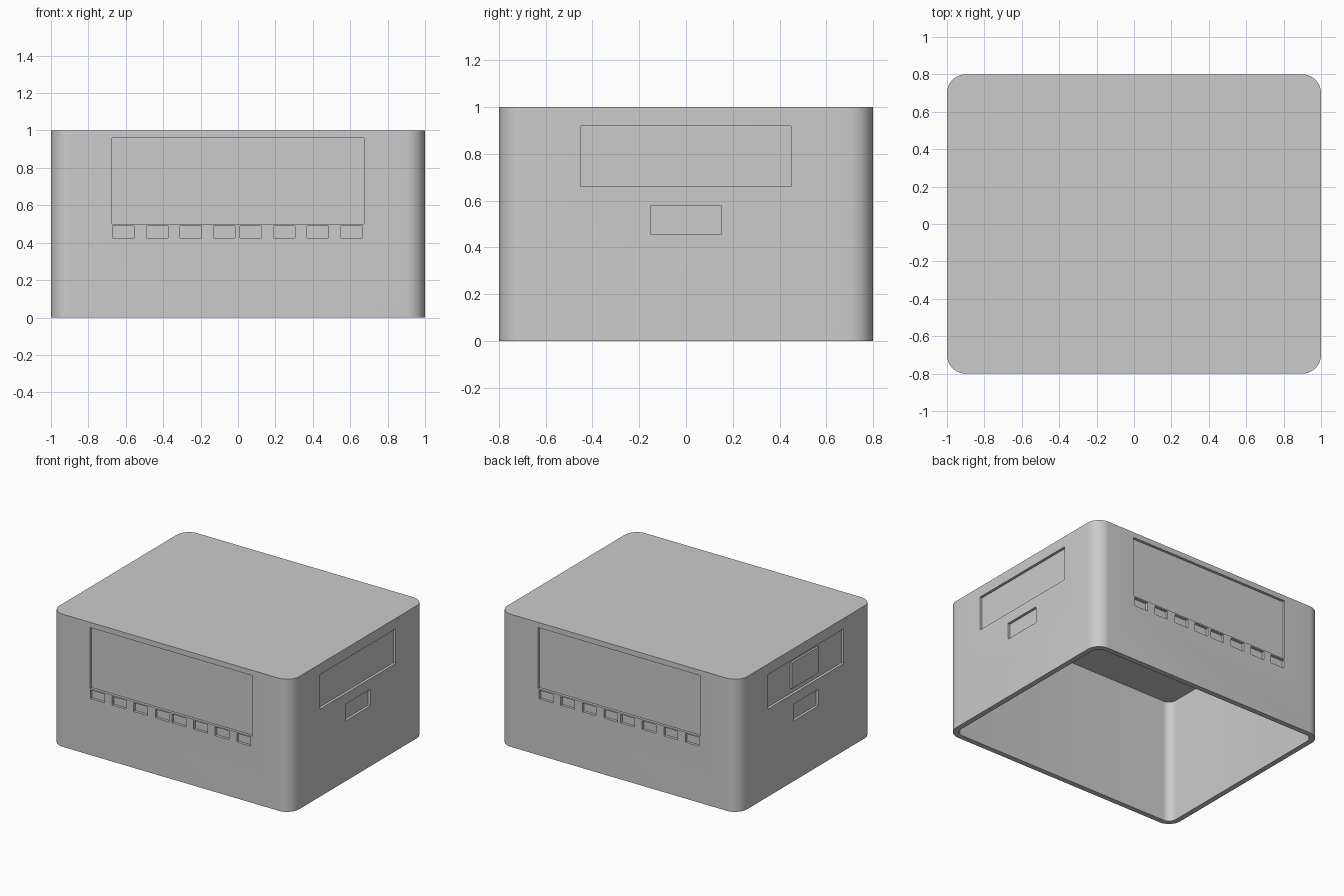
import bpy
import bmesh
from mathutils import Matrix, Vector

default = bpy.data.objects.get("Cube")
if default:
    bpy.data.objects.remove(default, do_unlink=True)

WALL = 0.04
RECESS = 0.02

grey = bpy.data.materials.new("plain_grey")
grey.use_nodes = True
colour = (0.6, 0.6, 0.6, 1)
grey.diffuse_color = colour
grey.node_tree.nodes["Principled BSDF"].inputs["Base Color"].default_value = colour


def add_block(bm, low, high, radius=0):
    """Add a box between two corners, optionally rounding its upright edges."""
    low, high = Vector(low), Vector(high)
    matrix = Matrix.Translation((low + high) / 2) @ Matrix.Diagonal((*(high - low), 1))
    verts = bmesh.ops.create_cube(bm, size=1, matrix=matrix)["verts"]
    if radius:
        edges = {e for v in verts for e in v.link_edges
                 if abs(e.verts[0].co.z - e.verts[1].co.z) > 0.1}
        bmesh.ops.bevel(bm, geom=list(edges), offset=radius, segments=10,
                        profile=0.5, affect='EDGES')


def make_object(name, bm):
    bmesh.ops.recalc_face_normals(bm, faces=bm.faces)
    mesh = bpy.data.meshes.new(name)
    bm.to_mesh(mesh)
    bm.free()
    mesh.materials.append(grey)
    obj = bpy.data.objects.new(name, mesh)
    bpy.context.collection.objects.link(obj)
    return obj


# Outer shell with rounded upright corners
bm = bmesh.new()
add_block(bm, (-1, -0.8, 0), (1, 0.8, 1), 0.1)
shell = make_object("box_shell", bm)

# Cutters: open underside and shallow recesses on all four sides
bm = bmesh.new()
add_block(bm, (WALL - 1, WALL - 0.8, -0.1), (1 - WALL, 0.8 - WALL, 0.94), 0.1 - WALL)
for side in (-1, 1):
    # Long sides: wide panel and two groups of four small windows
    y0, y1 = sorted((side * (0.8 - RECESS), side * 0.9))
    add_block(bm, (-0.675, y0, 0.5), (0.675, y1, 0.96))
    for start in (-0.67, 0.01):
        for i in range(4):
            x = start + i * 0.18
            add_block(bm, (x, y0, 0.425), (x + 0.115, y1, 0.49))
    # Short sides: label panel and handle slot
    x0, x1 = sorted((side * (1 - RECESS), side * 1.1))
    add_block(bm, (x0, -0.45, 0.66), (x1, 0.45, 0.92))
    add_block(bm, (x0, -0.15, 0.455), (x1, 0.15, 0.58))
cutter = make_object("recess_cutter", bm)
cutter.hide_render = True

bpy.context.view_layer.objects.active = shell
shell.select_set(True)
cut = shell.modifiers.new("recesses", 'BOOLEAN')
cut.operation = 'DIFFERENCE'
cut.solver = 'EXACT'
cut.object = cutter
bpy.ops.object.modifier_apply(modifier=cut.name)
bpy.data.objects.remove(cutter, do_unlink=True)
bpy.ops.object.shade_smooth_by_angle(angle=0.6)

# Raised blank plate inside the right-hand label panel
bm = bmesh.new()
add_block(bm, (-0.995, -0.16, 0.7), (RECESS - 0.995, 0.16, 0.895))
make_object("label_plate", bm)
